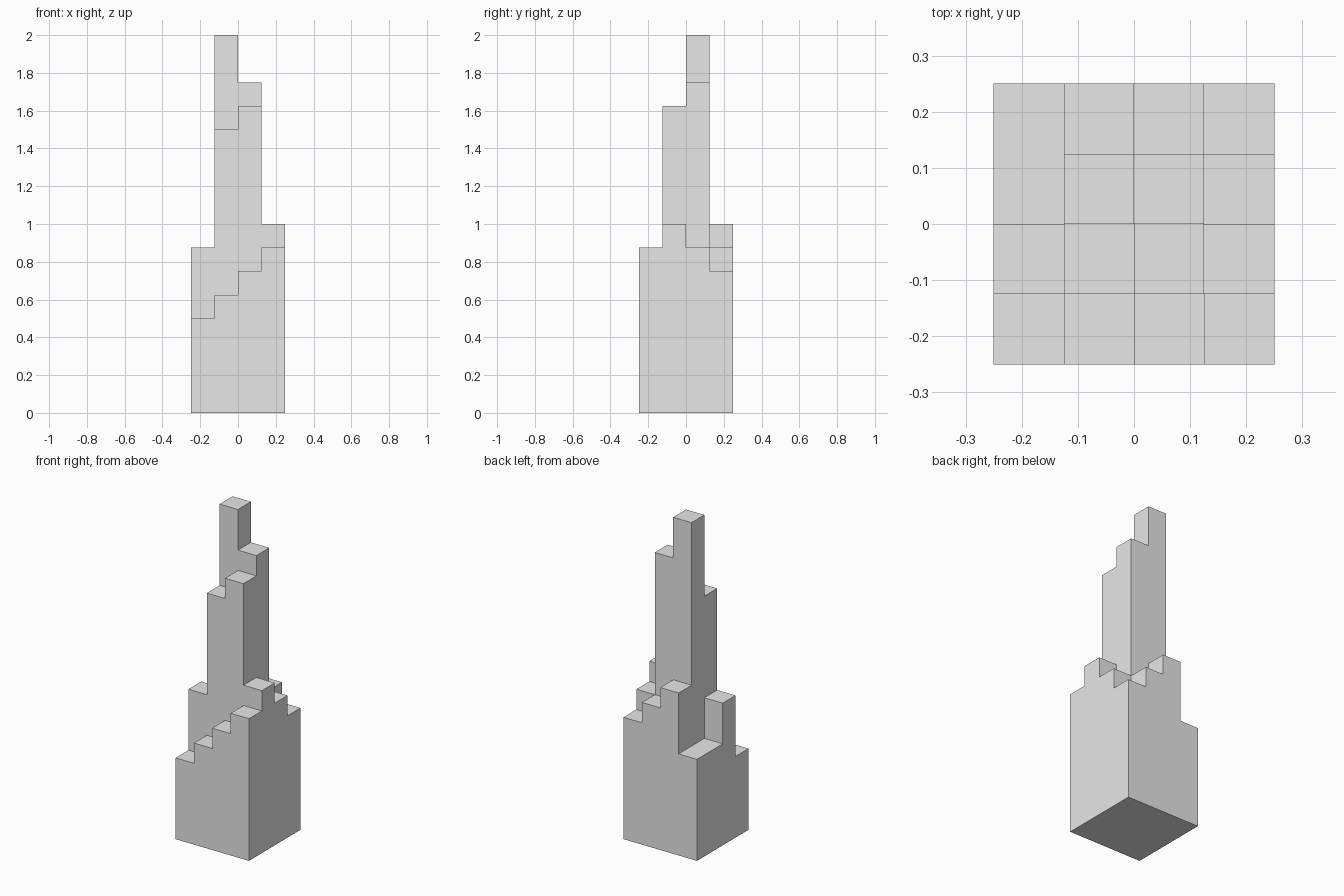
import bpy
import bmesh
from mathutils import Vector

cube = bpy.data.objects.get("Cube")
if cube:
    bpy.data.objects.remove(cube, do_unlink=True)

STEP = 0.125
# Column heights in steps, rows from front to back, columns from -x to +x
HEIGHTS = [
    [4, 5, 6, 7],
    [7, 12, 13, 8],
    [5, 16, 14, 7],
    [5, 8, 7, 6],
]
SIZE = len(HEIGHTS)


def height(i, j):
    inside = 0 <= i < SIZE and 0 <= j < SIZE
    return HEIGHTS[j][i] if inside else 0


def make_material(name, value):
    mat = bpy.data.materials.new(name)
    mat.use_nodes = True
    color = (value, value, value, 1.0)
    mat.diffuse_color = color
    mat.node_tree.nodes["Principled BSDF"].inputs["Base Color"].default_value = color
    return mat


bm = bmesh.new()


def add_quad(*corners):
    """Add a face from corners given in steps, centred on the footprint."""
    shift = Vector((SIZE / 2, SIZE / 2, 0))
    bm.faces.new([bm.verts.new((Vector(c) - shift) * STEP) for c in corners])


# Columns: top, underside and the exposed part of each wall
for j in range(SIZE):
    for i in range(SIZE):
        top = height(i, j)
        ring = [(i, j), (i + 1, j), (i + 1, j + 1), (i, j + 1)]
        add_quad(*[(x, y, top) for x, y in ring])
        add_quad(*[(x, y, 0) for x, y in reversed(ring)])
        neighbours = [(i, j - 1), (i + 1, j), (i, j + 1), (i - 1, j)]
        for k, (ni, nj) in enumerate(neighbours):
            (ax, ay), (bx, by) = ring[k], ring[(k + 1) % len(ring)]
            for z in range(height(ni, nj), top):
                add_quad((ax, ay, z), (bx, by, z), (bx, by, z + 1), (ax, ay, z + 1))

# Weld into one shell and merge coplanar faces
bmesh.ops.remove_doubles(bm, verts=bm.verts[:], dist=STEP / 100)
bmesh.ops.dissolve_limit(bm, angle_limit=0.01, verts=bm.verts[:], edges=bm.edges[:])

mesh = bpy.data.meshes.new("stepped_tower")
bm.to_mesh(mesh)
bm.free()
mesh.materials.append(make_material("light grey", 0.8))
tower = bpy.data.objects.new("stepped_tower", mesh)
bpy.context.collection.objects.link(tower)
